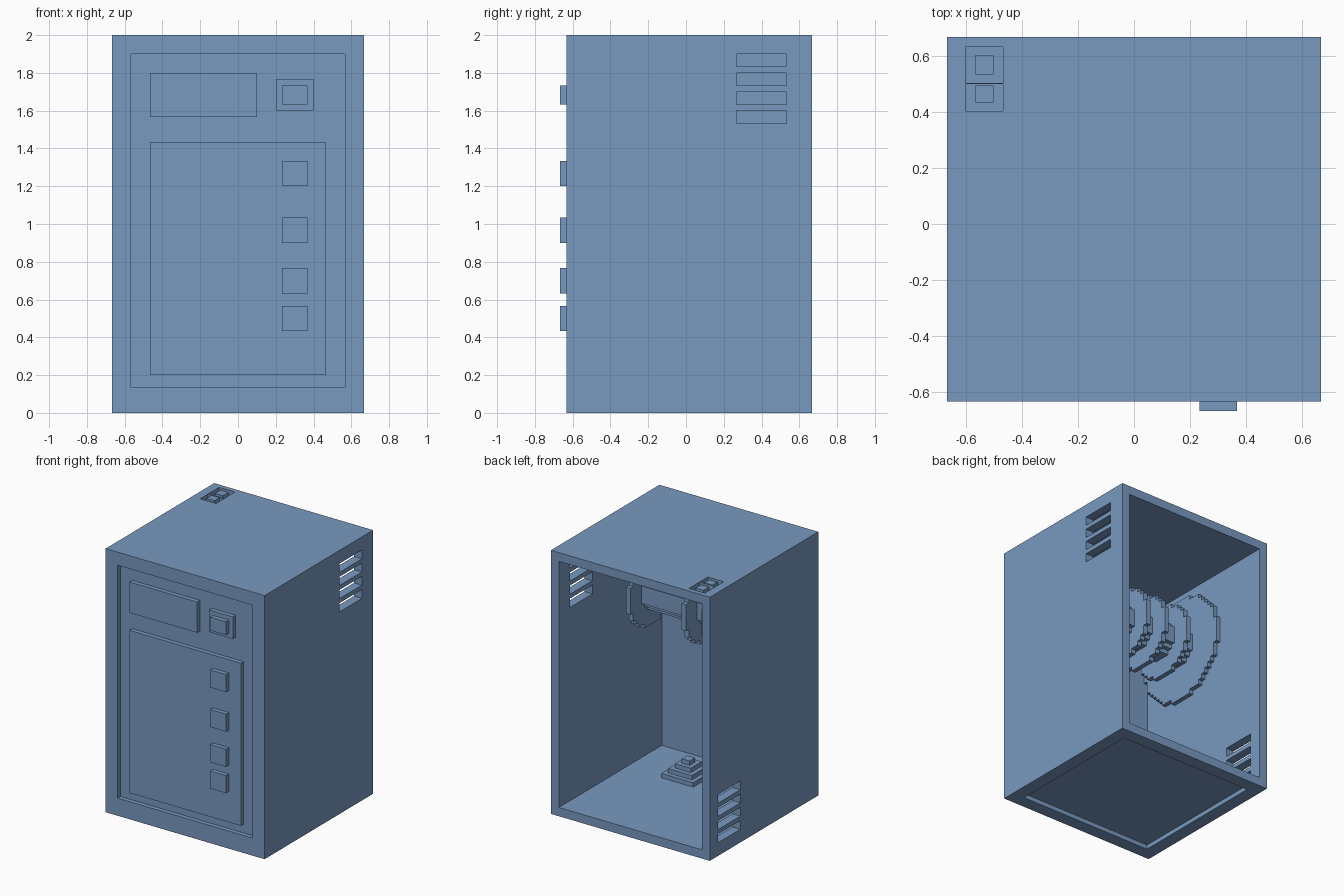
import bpy, bmesh, math

if "Cube" in bpy.data.objects:
    bpy.data.objects.remove(bpy.data.objects["Cube"], do_unlink=True)

U = 1 / 30  # grid step shared by every part

blue = bpy.data.materials.new("steel blue")
blue.use_nodes = True
COLOUR = (0.19, 0.32, 0.53, 1)
blue.diffuse_color = COLOUR
blue.node_tree.nodes["Principled BSDF"].inputs["Base Color"].default_value = COLOUR


def add_object(name, bm):
    bmesh.ops.recalc_face_normals(bm, faces=bm.faces)
    mesh = bpy.data.meshes.new(name)
    bm.to_mesh(mesh)
    bm.free()
    mesh.materials.append(blue)
    ob = bpy.data.objects.new(name, mesh)
    bpy.context.collection.objects.link(ob)
    return ob


def box(name, x, y, z):
    """Box from (min, max) pairs given in grid steps."""
    bm = bmesh.new()
    bmesh.ops.create_cube(bm, size=1)
    for v in bm.verts:
        v.co = [U * (r[0] if c < 0 else r[1]) for c, r in zip(v.co, (x, y, z))]
    return add_object(name, bm)


def cut(target, x, y, z):
    """Cut a box out of the target."""
    cutter = box("cutter", x, y, z)
    cutter.hide_render = True
    mod = target.modifiers.new("cut", 'BOOLEAN')
    mod.operation = 'DIFFERENCE'
    mod.solver = 'EXACT'
    mod.object = cutter
    bpy.context.view_layer.objects.active = target
    bpy.ops.object.modifier_apply(modifier=mod.name)
    bpy.data.objects.remove(cutter, do_unlink=True)


def stepped_disc(name, x, cy, cz, r):
    """Disc along x with a staircase rim, all in grid steps."""
    right = []
    for k in range(-r, r):
        w = max(1, round(math.sqrt(r * r - (k + 0.5) ** 2)))
        for p in ((w, k), (w, k + 1)):
            # drop the middle point of straight vertical runs
            if len(right) > 1 and right[-1][0] == right[-2][0] == p[0]:
                right.pop()
            if not right or right[-1] != p:
                right.append(p)
    outline = right + [(-w, k) for w, k in reversed(right)]
    bm = bmesh.new()
    face = bm.faces.new([bm.verts.new((x[0] * U, (cy + a) * U, (cz + b) * U))
                         for a, b in outline])
    new = bmesh.ops.extrude_face_region(bm, geom=[face])["geom"]
    for v in new:
        if isinstance(v, bmesh.types.BMVert):
            v.co.x = x[1] * U
    return add_object(name, bm)


# Cabinet shell, open at the back
cabinet = box("cabinet", (-20, 20), (-19, 20), (0, 60))
cut(cabinet, (-18, 18), (-17, 25), (2, 58))
# Shallow recesses in the front and the underside
cut(cabinet, (-17, 17), (-22, -18), (4, 57))
cut(cabinet, (-17, 17), (-16, 17), (-2, 1))
# Vent slots: high on one side, low on the other
for i in range(4):
    cut(cabinet, (17, 22), (8, 16), (46 + 3 * i, 48 + 3 * i))
    cut(cabinet, (-22, -17), (9, 17), (3 + 3 * i, 5 + 3 * i))
# Two small square sockets in the top, each with a raised pad
for i, y in enumerate((12, 15)):
    cut(cabinet, (-18, -14), (y + 0.1, y + 3.9 - 0.95 * (1 - i)), (59, 62))
    box(f"socket_pad_{i + 1}", (-17, -15), (y + 1, y + 3 - 0.2 * (1 - i)), (58.5, 60))

# Front panels, flush with the frame
box("door_panel", (-14, 14), (-19, -17.5), (6, 43))
box("display_panel", (-14, 3), (-19, -17.5), (47, 54))
box("switch_panel", (6, 12), (-19, -17.5), (48, 53))

# Buttons
for i, (low, high) in enumerate(((49, 52), (36, 40), (27, 31), (19, 23), (13, 17))):
    box(f"button_{i + 1}", (7, 11), (-20, -18.5), (low, high))

# Stepped mound on the inner floor
for i in range(4):
    box(f"floor_step_{i + 1}", (1 + i, 9 - i), (-12 + i, -4 - i), (1.9 + i, 3 + i))

# Rotor inside: axle with stepped discs
CY, CZ = -5, 44
stepped_disc("rotor_axle", (-17.5, 14), CY, CZ, 4)
for i, (x, r) in enumerate(((-18, 12), (-13, 8), (-7, 8), (-2, 8), (12, 8))):
    stepped_disc(f"rotor_disc_{i + 1}", (x - 0.1, x + 1), CY, CZ, r)
